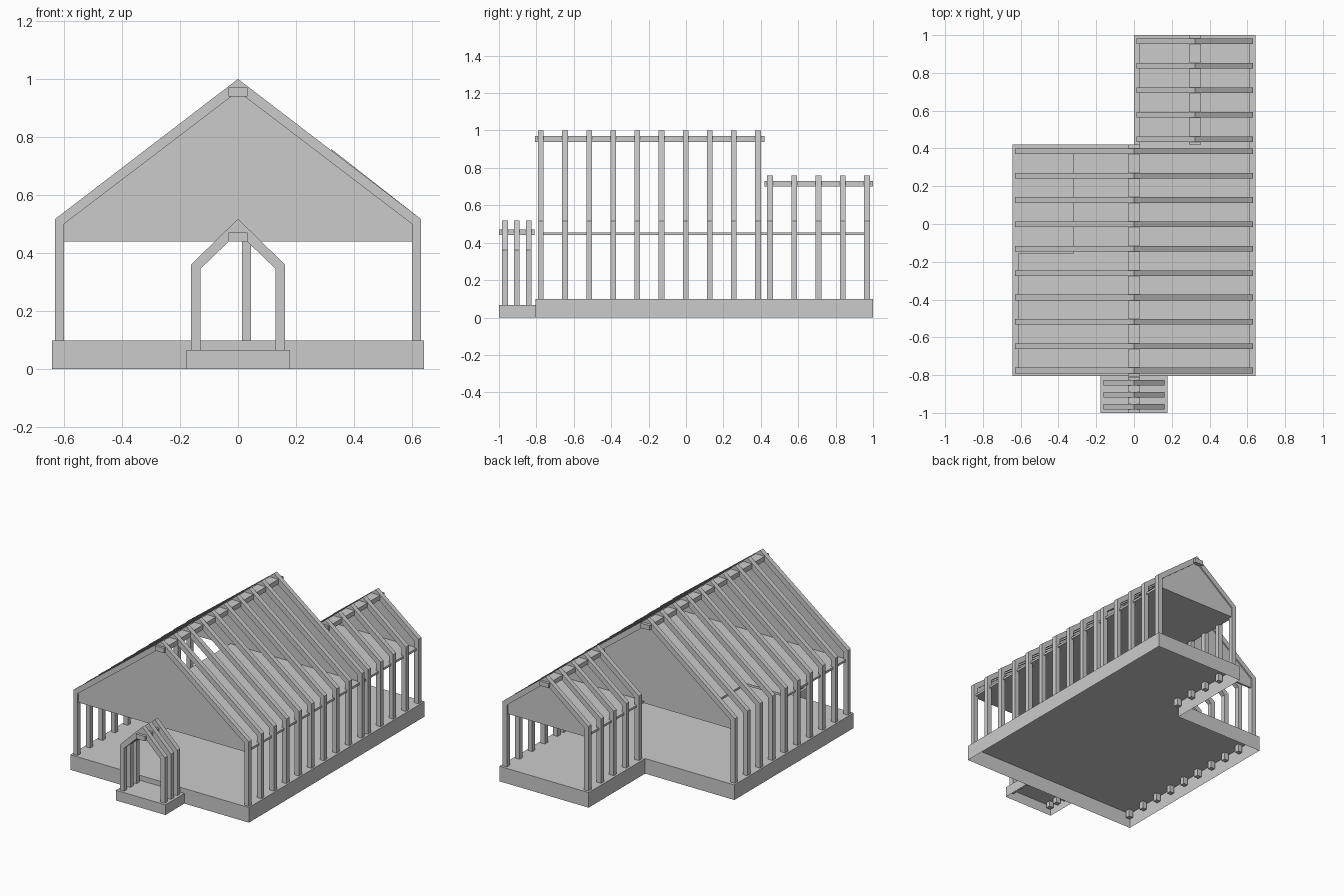
import bpy, bmesh
from mathutils import Vector

if "Cube" in bpy.data.objects:
    bpy.data.objects.remove(bpy.data.objects["Cube"])


def prism(name, pts, depth, to3d, open_start=False):
    """Extrude a 2D profile along depth; to3d maps (u, v, d) to a 3D point."""
    bm = bmesh.new()
    a = [bm.verts.new(to3d(u, v, depth[0])) for u, v in pts]
    b = [bm.verts.new(to3d(u, v, depth[1])) for u, v in pts]
    n = len(pts)
    cap = bm.faces.new(b)
    start = bm.faces.new(a[::-1])
    for i in range(n):
        j = (i + 1) % n
        bm.faces.new((a[i], a[j], b[j], b[i]))
    bmesh.ops.recalc_face_normals(bm, faces=bm.faces)
    if open_start:
        bmesh.ops.delete(bm, geom=[start], context='FACES_ONLY')
    me = bpy.data.meshes.new(name)
    bm.to_mesh(me)
    bm.free()
    ob = bpy.data.objects.new(name, me)
    bpy.context.collection.objects.link(ob)
    return ob


def along_z(u, v, d):
    return Vector((u, v, d))


def along_y(u, v, d):
    return Vector((u, d, v))


def box(name, x, y, z):
    pts = [(x[0], y[0]), (x[1], y[0]), (x[1], y[1]), (x[0], y[1])]
    return prism(name, pts, z, along_z)


def frames(name, cx, outer, inner, z0, first, step, count):
    """Row of post-and-rafter frames; outer/inner = (half width, eave z, apex z)."""
    (wo, eo, ao), (wi, ei, ai) = outer, inner
    pts = [(cx - wo, z0), (cx - wo, eo), (cx, ao), (cx + wo, eo), (cx + wo, z0),
           (cx + wi, z0), (cx + wi, ei), (cx, ai), (cx - wi, ei), (cx - wi, z0)]
    for i in range(count):
        y = first + i * step
        prism(f"{name}_{i + 1}", pts, (y - 0.015, y + 0.015), along_y)


def gable(name, cx, w, eave, apex, y):
    pts = [(cx - w, 0.44), (cx - w, eave), (cx, apex), (cx + w, eave), (cx + w, 0.44)]
    prism(name, pts, (y - 0.006, y + 0.006), along_y)


# L-shaped house base and porch base, open underneath
base = [(-0.642, -0.805), (0.642, -0.805), (0.642, 1.0), (0.0, 1.0), (0.0, 0.42), (-0.642, 0.42)]
prism("house_base", base, (0, 0.098), along_z, True)
porch = [(-0.178, -1.0), (0.178, -1.0), (0.178, -0.805), (-0.178, -0.805)]
prism("porch_base", porch, (0, 0.066), along_z, True)

# Timber frames
frames("main_frame", 0, (0.631, 0.517, 1.0), (0.6, 0.5, 0.957), 0.05, -0.776, 0.129, 10)
frames("wing_frame", 0.3225, (0.3085, 0.517, 0.758), (0.277, 0.5, 0.716), 0.05, 0.449, 0.1297, 5)
frames("porch_frame", 0, (0.162, 0.36, 0.518), (0.13, 0.345, 0.47), 0.03, -0.968, 0.064, 3)

# Ridge beams
box("main_ridge_beam", (-0.032, 0.032), (-0.807, 0.42), (0.939, 0.97))
box("wing_ridge_beam", (0.29, 0.354), (0.42, 1.0), (0.7, 0.729))
box("porch_ridge_beam", (-0.032, 0.032), (-1.0, -0.81), (0.44, 0.471))

# Attic floor with stair opening on the left
attic = [(-0.615, -0.776), (0.615, -0.776), (0.615, 0.968), (0.03, 0.968),
         (0.03, 0.385), (-0.32, 0.385), (-0.32, -0.155), (-0.615, -0.155)]
prism("attic_floor", attic, (0.44, 0.454), along_z)

# Gable panels
gable("front_gable", 0, 0.615, 0.508, 0.978, -0.776)
gable("back_gable", 0, 0.615, 0.508, 0.978, 0.385)
gable("wing_gable", 0.3225, 0.2925, 0.508, 0.737, 0.968)
